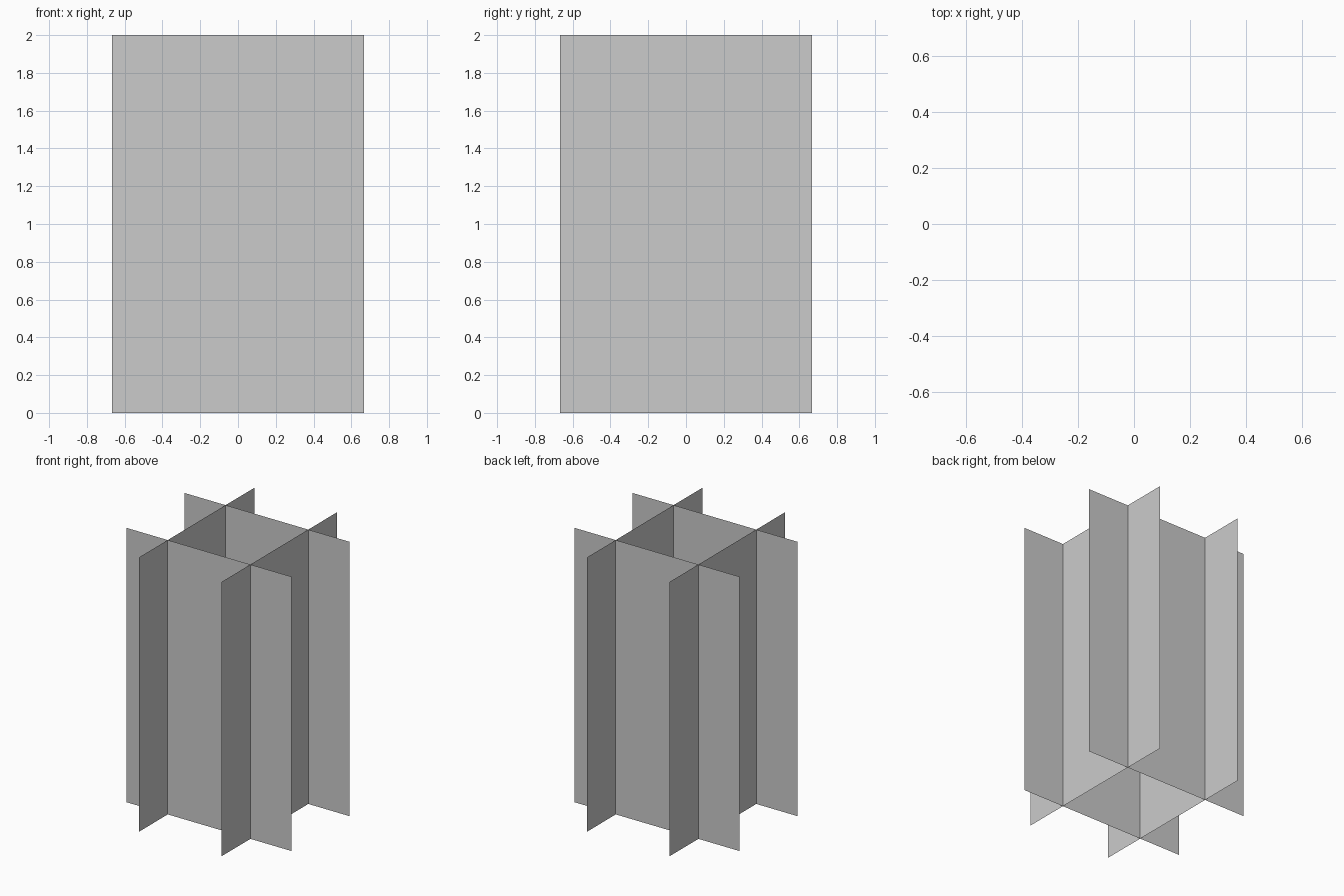
import bpy

if "Cube" in bpy.data.objects:
    bpy.data.objects.remove(bpy.data.objects["Cube"])

HALF = 2 / 3      # half width of each sheet
OFFSET = 1 / 3    # distance of each sheet from the centre
HEIGHT = 2.0


def sheet(name, point):
    """Upright flat sheet; point(s) maps a position along its width to (x, y)."""
    a, b = point(-HALF), point(HALF)
    verts = [(*a, 0), (*b, 0), (*b, HEIGHT), (*a, HEIGHT)]
    mesh = bpy.data.meshes.new(name)
    mesh.from_pydata(verts, [], [(0, 1, 2, 3)])
    obj = bpy.data.objects.new(name, mesh)
    bpy.context.collection.objects.link(obj)
    return obj


# Two sheets facing front and back
for name, d in (("front_sheet", -OFFSET), ("back_sheet", OFFSET)):
    sheet(name, lambda s: (s, d))

# Two sheets facing the sides, crossing the first pair
for name, d in (("left_sheet", -OFFSET), ("right_sheet", OFFSET)):
    sheet(name, lambda s: (d, s))
